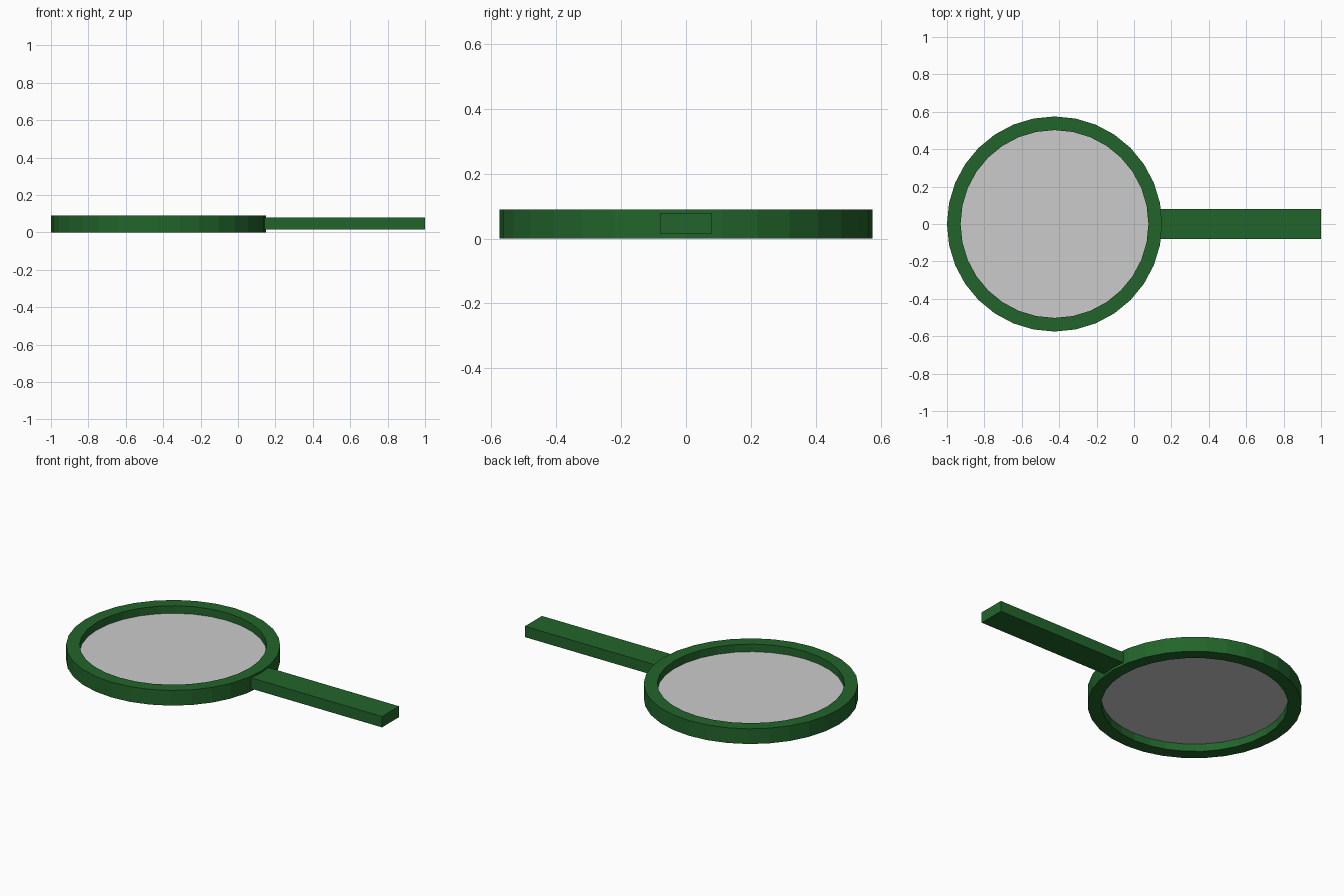
import bpy, bmesh, math

if "Cube" in bpy.data.objects:
    bpy.data.objects.remove(bpy.data.objects["Cube"])

SIDES = 32
CX, R_OUT, R_IN, H = -0.425, 0.575, 0.502, 0.09


def material(name, rgba):
    m = bpy.data.materials.new(name)
    m.diffuse_color = rgba
    m.use_nodes = True
    m.node_tree.nodes["Principled BSDF"].inputs["Base Color"].default_value = m.diffuse_color
    return m


def add_object(name, bm, mat):
    mesh = bpy.data.meshes.new(name)
    bm.to_mesh(mesh)
    bm.free()
    mesh.materials.append(mat)
    obj = bpy.data.objects.new(name, mesh)
    bpy.context.collection.objects.link(obj)
    return obj


def circle(bm, radius, z):
    return [bm.verts.new((CX + radius * math.cos(2 * math.pi * i / SIDES),
                          radius * math.sin(2 * math.pi * i / SIDES), z))
            for i in range(SIDES)]


green = material("green", (0.016, 0.13, 0.024, 1))
pale = material("pale_lens", (0.8, 0.82, 0.8, 1))

# Round frame: a rectangular section swept around the lens
bm = bmesh.new()
loops = [circle(bm, r, z) for r, z in ((R_OUT, 0), (R_OUT, H), (R_IN, H), (R_IN, 0))]
for k in range(4):
    a, b = loops[k], loops[(k + 1) % 4]
    for i in range(SIDES):
        j = (i + 1) % SIDES
        bm.faces.new((a[i], a[j], b[j], b[i]))
bmesh.ops.recalc_face_normals(bm, faces=bm.faces)
add_object("frame", bm, green)

# Lens: thin disc halfway up the frame
bm = bmesh.new()
bm.faces.new(circle(bm, R_IN, H / 2))
add_object("lens", bm, pale)

# Handle: flat bar, its inner end buried in the frame
bm = bmesh.new()
bmesh.ops.create_cube(bm, size=1)
x0, x1 = 0.12, 1.0
bmesh.ops.scale(bm, vec=(x1 - x0, 0.16, 0.064), verts=bm.verts)
bmesh.ops.translate(bm, vec=((x0 + x1) / 2, 0, 0.047), verts=bm.verts)
add_object("handle", bm, green)
